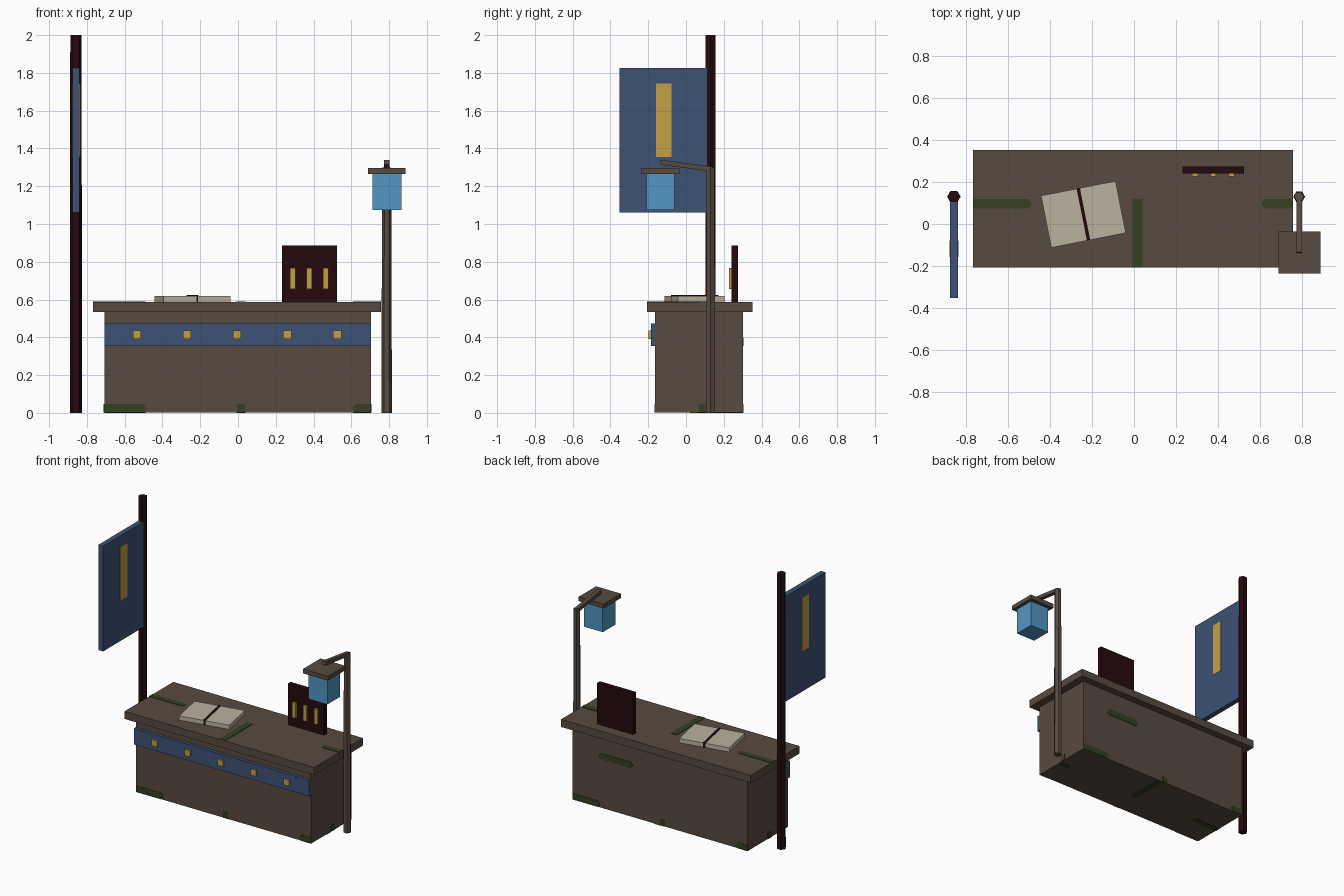
import bpy
import bmesh
from math import radians
from mathutils import Vector, Matrix

cube = bpy.data.objects.get("Cube")
if cube:
    bpy.data.objects.remove(cube, do_unlink=True)


def material(name, rgb):
    m = bpy.data.materials.new(name)
    m.use_nodes = True
    m.diffuse_color = (*rgb, 1)
    m.node_tree.nodes["Principled BSDF"].inputs["Base Color"].default_value = (*rgb, 1)
    return m


WOOD = material("weathered wood", (0.098, 0.069, 0.052))
DARK = material("dark red wood", (0.019, 0.003, 0.004))
BLUE = material("blue cloth", (0.047, 0.084, 0.181))
GOLD = material("gold", (0.55, 0.35, 0.06))
GLASS = material("lantern blue", (0.085, 0.305, 0.54))
PAPER = material("paper", (0.49, 0.445, 0.345))
MOSS = material("moss green", (0.034, 0.053, 0.016))


def finish(name, bm, mat):
    bmesh.ops.recalc_face_normals(bm, faces=bm.faces)
    mesh = bpy.data.meshes.new(name)
    bm.to_mesh(mesh)
    bm.free()
    mesh.materials.append(mat)
    ob = bpy.data.objects.new(name, mesh)
    bpy.context.collection.objects.link(ob)
    return ob


def box(name, mat, x, y, z):
    """Box from three (low, high) ranges."""
    bm = bmesh.new()
    bmesh.ops.create_cube(bm, size=1)
    for v in bm.verts:
        v.co = [(r[0] + r[1]) / 2 + c * (r[1] - r[0]) for c, r in zip(v.co, (x, y, z))]
    return finish(name, bm, mat)


def post(name, mat, x, y, height, r_low, r_high):
    """Six-sided upright post with corners facing left and right."""
    bm = bmesh.new()
    bmesh.ops.create_cone(bm, cap_ends=True, segments=6, radius1=r_low,
                          radius2=r_high, depth=height)
    turn = Matrix.Rotation(radians(30), 4, 'Z')
    bm.transform(Matrix.Translation((x, y, height / 2)) @ turn)
    return finish(name, bm, mat)


def patch(name, origin, u_dir, v_dir, u, v, ends=(False, False)):
    """Thin moss plate; the flagged ends along u get cut corners."""
    o, ud, vd = Vector(origin), Vector(u_dir), Vector(v_dir)
    c = (v[1] - v[0]) * 0.3
    a, b = (c if e else 0 for e in ends)
    outline = [(u[0], v[0] + a), (u[0] + a, v[0]), (u[1] - b, v[0]), (u[1], v[0] + b),
               (u[1], v[1] - b), (u[1] - b, v[1]), (u[0] + a, v[1]), (u[0], v[1] - a)]
    outline = list(dict.fromkeys(outline))
    bm = bmesh.new()
    face = bm.faces.new([bm.verts.new(o + ud * p + vd * q) for p, q in outline])
    out = bmesh.ops.extrude_face_region(bm, geom=[face])
    moved = [g for g in out["geom"] if isinstance(g, bmesh.types.BMVert)]
    bmesh.ops.translate(bm, verts=moved, vec=ud.cross(vd) * 0.003)
    return finish(name, bm, MOSS)


# Counter
L, R, F, B = -0.708, 0.703, -0.163, 0.302
TOP = 0.588
box("counter_body", WOOD, (L, R), (F, B), (0.003, 0.535))
box("counter_top", WOOD, (-0.767, 0.758), (-0.207, 0.353), (0.533, TOP))
box("front_band", BLUE, (L, R), (-0.186, F), (0.355, 0.472))
for i in range(5):
    x = -0.535 + i * 0.265
    box(f"band_stud_{i + 1}", GOLD, (x - 0.022, x + 0.022), (-0.198, -0.18), (0.391, 0.435))

# Moss on the counter top
X, Y, Z = (1, 0, 0), (0, 1, 0), (0, 0, 1)
NX, NY = (-1, 0, 0), (0, -1, 0)
strip = (0.075, 0.118)
patch("top_moss_left", (0, 0, TOP), X, Y, (-0.767, -0.49), strip, (False, True))
patch("top_moss_right", (0, 0, TOP), X, Y, (0.61, 0.758), strip, (True, False))
patch("top_moss_middle", (0, 0, TOP), X, Y, (-0.007, 0.04), (-0.207, 0.118))

# Moss on the front and back, the back turned half round
low = (0.003, 0.048)
for side, origin, u in (("front", (0, F, 0), X), ("back", (-0.005, B, 0), NX)):
    patch(f"{side}_moss_long", origin, u, Z, (-0.705, -0.49), low, (False, True))
    patch(f"{side}_moss_middle", origin, u, Z, (-0.005, 0.038), low)
    patch(f"{side}_moss_short", origin, u, Z, (0.61, 0.703), low, (True, False))
patch("back_moss_oval", (0, B, 0), NX, Z, (-0.49, -0.22), (0.355, 0.4), (True, True))

# Moss on the ends and underside
patch("right_end_moss", (R, 0, 0), Y, Z, (0.066, 0.104), low)
patch("left_end_moss", (L, 0, 0), NY, Z, (-0.073, -0.035), low)
under = (-0.062, -0.02)
patch("under_moss_long", (0, 0, 0.003), X, NY, (L, -0.49), under, (False, True))
patch("under_moss_short", (0, 0, 0.003), X, NY, (0.61, R), under, (True, False))
patch("under_moss_middle", (0, 0, 0.003), X, NY, (-0.007, 0.04), (-B, -0.02))

# Banner on its pole, with a plain gold bar on both faces
post("banner_pole", DARK, -0.858, 0.13, 2, 0.032, 0.03)
box("banner_cloth", BLUE, (-0.876, -0.838), (-0.352, 0.115), (1.06, 1.825))
for side, x in (("outer", -0.879), ("inner", -0.838)):
    box(f"banner_bar_{side}", GOLD, (x, x + 0.003), (-0.158, -0.078), (1.355, 1.745))

# Lantern on a post
post("lantern_post", WOOD, 0.787, 0.13, 1.3, 0.028, 0.024)
arm = box("lantern_arm", WOOD, (-0.014, 0.014), (-0.137, 0.137), (-0.013, 0.013))
arm.location = (0.787, 0, 1.309)
arm.rotation_euler.x = radians(-7.5)
box("lantern_cap", WOOD, (0.688, 0.888), (-0.235, -0.035), (1.264, 1.296))
box("lantern_glass", GLASS, (0.713, 0.865), (-0.21, -0.062), (1.075, 1.266))

# Open book, turned on the counter
book = [box("book_left_page", PAPER, (-0.181, -0.004), (-0.126, 0.126), (0, 0.031)),
        box("book_right_page", PAPER, (0.004, 0.181), (-0.126, 0.126), (0, 0.031)),
        box("book_spine", DARK, (-0.008, 0.008), (-0.126, 0.126), (0, 0.035))]
for part in book:
    part.location = (-0.241, 0.046, TOP)
    part.rotation_euler.z = radians(11.2)

# Upright board with three gold tags
box("tag_board", DARK, (0.232, 0.524), (0.241, 0.275), (TOP, 0.885))
for i in range(3):
    x = 0.29 + i * 0.0875
    box(f"board_tag_{i + 1}", GOLD, (x - 0.014, x + 0.014), (0.227, 0.243), (0.657, 0.768))
